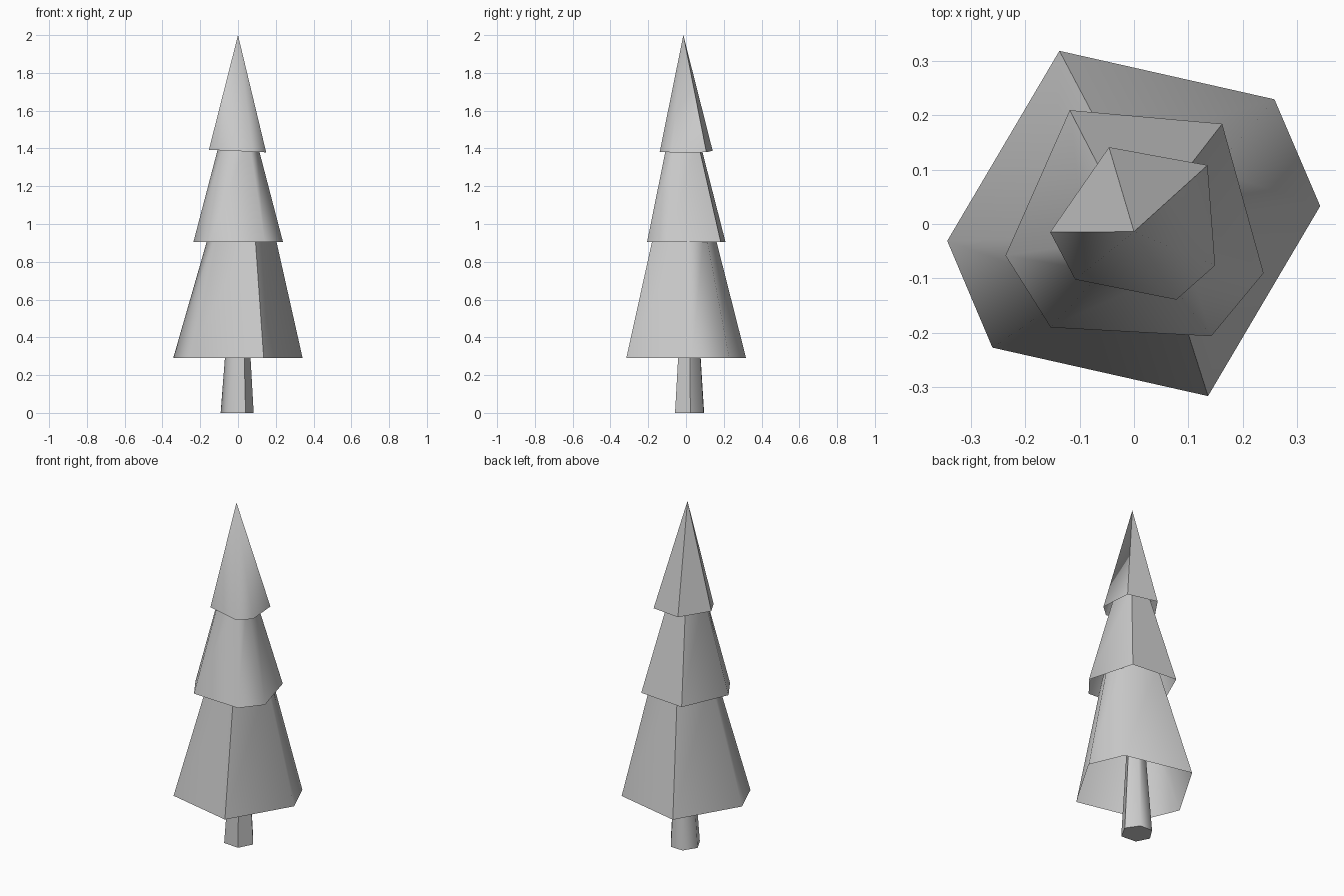
import bpy
import bmesh
import math

cube = bpy.data.objects.get("Cube")
if cube:
    bpy.data.objects.remove(cube, do_unlink=True)


def make_material(name, colour):
    mat = bpy.data.materials.new(name)
    mat.use_nodes = True
    mat.diffuse_color = colour
    mat.node_tree.nodes["Principled BSDF"].inputs["Base Color"].default_value = colour
    return mat


grey = make_material("plain light grey", (0.6, 0.6, 0.6, 1))


def tapered_shell(name, outline, z_low, z_high, scale, centre, angle,
                  tilt=0.0, cap_low=False, cap_high=False):
    """Six-sided shell rising from an outline to a smaller copy, or to a point."""
    bm = bmesh.new()
    low = [bm.verts.new((x, y, z_low + tilt * x)) for x, y in outline]
    cx, cy = centre
    n = len(low)
    if scale > 0:
        high = [bm.verts.new((x * scale + cx, y * scale + cy, z_high)) for x, y in outline]
    else:
        high = [bm.verts.new((cx, cy, z_high))]
    for i in range(n):
        j = (i + 1) % n
        if scale > 0:
            bm.faces.new((low[i], low[j], high[j], high[i]))
        else:
            bm.faces.new((low[i], low[j], high[0]))
    if cap_low:
        bm.faces.new(low[::-1])
    if cap_high:
        bm.faces.new(high)
    mesh = bpy.data.meshes.new(name)
    bm.normal_update()
    bm.to_mesh(mesh)
    bm.free()
    mesh.materials.append(grey)
    obj = bpy.data.objects.new(name, mesh)
    bpy.context.collection.objects.link(obj)
    bpy.ops.object.select_all(action="DESELECT")
    obj.select_set(True)
    bpy.context.view_layer.objects.active = obj
    bpy.ops.object.shade_smooth_by_angle(angle=math.radians(angle))
    return obj


# Irregular outlines, counter-clockwise
trunk = [(0.04, -0.058), (0.083, 0.023), (0.033, 0.094),
         (-0.045, 0.096), (-0.092, 0.023), (-0.055, -0.05)]
lower = [(0.136, -0.316), (0.342, 0.033), (0.258, 0.229),
         (-0.137, 0.318), (-0.343, -0.031), (-0.26, -0.227)]
middle = [(0.142, -0.206), (0.238, -0.09), (0.162, 0.184),
          (-0.118, 0.209), (-0.236, -0.058), (-0.153, -0.19)]
upper = [(0.078, -0.139), (0.149, -0.076), (0.135, 0.108),
         (-0.046, 0.141), (-0.154, -0.015), (-0.108, -0.102)]

# Trunk, running up inside the lowest tier
tapered_shell("trunk", trunk, 0, 0.7, 0.46, (0.005, 0.008), 61,
              cap_low=True, cap_high=True)

# Branch tiers, open underneath
tapered_shell("lower_branches", lower, 0.29, 0.99, 0.476, (0.022, -0.011), 61, cap_high=True)
tapered_shell("middle_branches", middle, 0.905, 1.46, 0.387, (0.001, -0.014), 61, cap_high=True)
tapered_shell("upper_branches", upper, 1.386, 2, 0, (0, -0.014), 61.5, tilt=-0.045)
